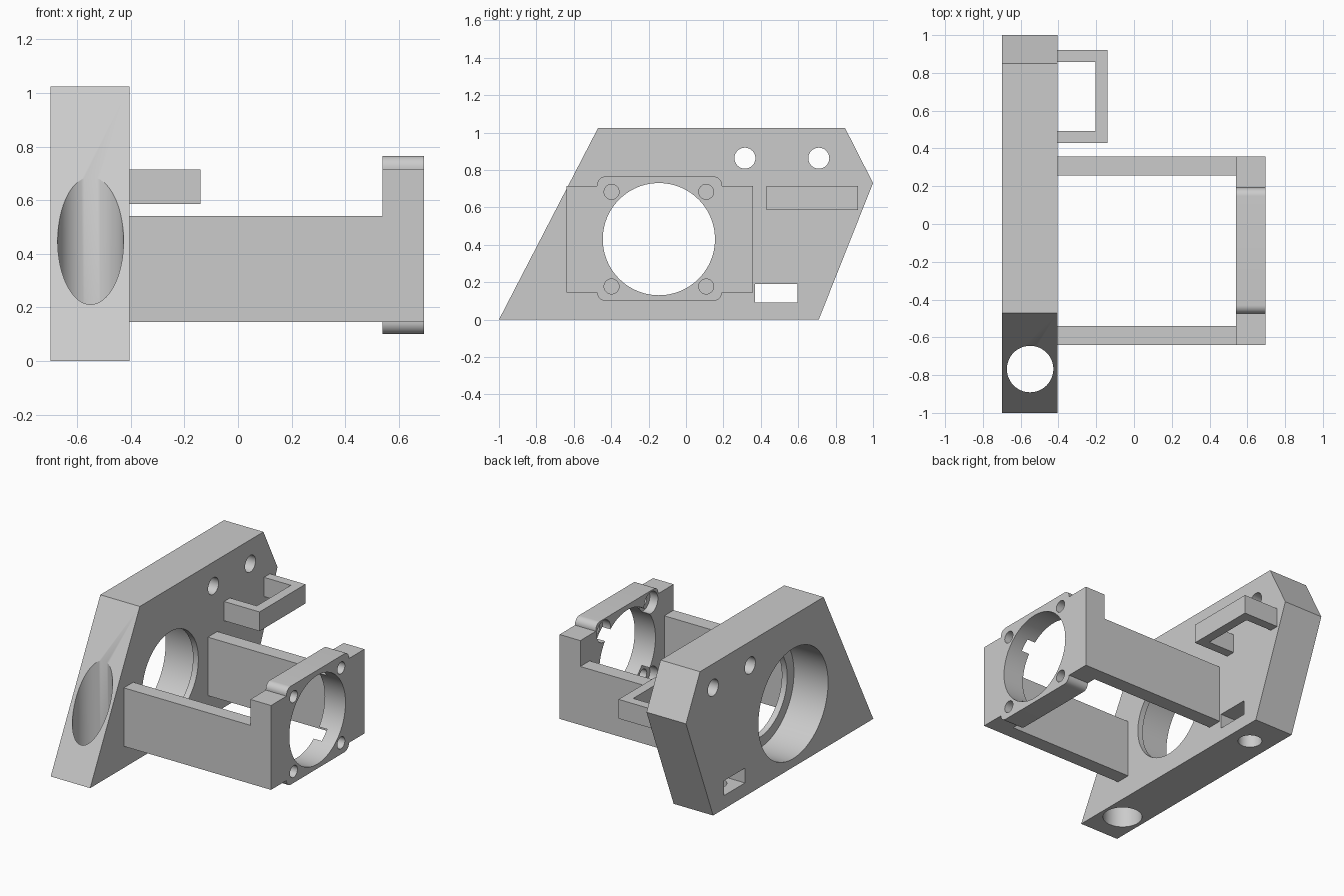
import bpy
import math

old = bpy.data.objects.get("Cube")
if old:
    bpy.data.objects.remove(old, do_unlink=True)

grey = bpy.data.materials.new("light_grey")
grey.use_nodes = True
COLOUR = (0.6, 0.6, 0.6, 1.0)
grey.diffuse_color = COLOUR
grey.node_tree.nodes["Principled BSDF"].inputs["Base Color"].default_value = COLOUR


def prism(name, profile, low, high, axis="x"):
    """Extrude a profile: (y, z) along x, or (x, y) along z."""
    place = (lambda a, b, h: (h, a, b)) if axis == "x" else (lambda a, b, h: (a, b, h))
    n = len(profile)
    verts = [place(a, b, h) for h in (low, high) for a, b in profile]
    faces = [tuple(reversed(range(n))), tuple(range(n, 2 * n))]
    faces += [(i, (i + 1) % n, (i + 1) % n + n, i + n) for i in range(n)]
    mesh = bpy.data.meshes.new(name)
    mesh.from_pydata(verts, [], faces)
    mesh.materials.append(grey)
    obj = bpy.data.objects.new(name, mesh)
    bpy.context.collection.objects.link(obj)
    return obj


def rect(a0, a1, b0, b1):
    return [(a0, b0), (a1, b0), (a1, b1), (a0, b1)]


def arc(ca, cb, r, start, end, steps):
    angles = [math.radians(start + (end - start) * i / steps) for i in range(steps + 1)]
    return [(ca + r * math.cos(t), cb + r * math.sin(t)) for t in angles]


def circle(ca, cb, r, steps=64):
    return arc(ca, cb, r, 0, 360, steps)[:-1]


def cut(obj, profile, low, high, axis="x"):
    cutter = prism("cutter", profile, low, high, axis)
    cutter.hide_render = True
    mod = obj.modifiers.new("cut", "BOOLEAN")
    mod.operation = "DIFFERENCE"
    mod.solver = "EXACT"
    mod.object = cutter
    select(obj)
    bpy.ops.object.modifier_apply(modifier=mod.name)
    bpy.data.objects.remove(cutter, do_unlink=True)


def select(obj):
    bpy.ops.object.select_all(action="DESELECT")
    obj.select_set(True)
    bpy.context.view_layer.objects.active = obj


def smooth(obj):
    select(obj)
    bpy.ops.object.shade_smooth_by_angle(angle=math.radians(30))


LEFT, FACE = -0.70, -0.405          # base plate thickness
END_IN, END_OUT = 0.54, 0.695       # end plate thickness
CY, CZ = -0.145, 0.43               # bore axis
BOLT = 0.253                        # bolt offset from the axis

# Slanted base plate
base = prism("base_plate", [(-1, 0), (0.71, 0), (1, 0.73), (0.85, 1.025), (-0.47, 1.025)], LEFT, FACE)
cut(base, circle(CY, CZ, 0.372, 96), LEFT - 0.1, FACE - 0.04)   # bearing seat
cut(base, circle(CY, CZ, 0.30, 96), LEFT - 0.1, FACE + 0.1)     # lip opening
for y in (0.315, 0.71):
    cut(base, circle(y, 0.863, 0.056, 48), LEFT - 0.1, FACE + 0.1)
cut(base, rect(0.37, 0.595, 0.09, 0.19), LEFT - 0.1, FACE + 0.1)    # nut slot
cut(base, circle(-0.55, -0.768, 0.123), -0.1, 1.0, "z")             # rod hole
cut(base, circle(-0.55, 0.48, 0.075, 48), -0.1, 0.14, "z")          # bolt hole
smooth(base)

# End plate with a raised, round-cornered middle
y0, y1, z0, z1 = -0.475, 0.192, 0.10, 0.765
R = 0.045
outline = [(-0.64, 0.145), (y0, 0.145)]
outline += arc(y0 + R, z0 + R, R, 180, 270, 10)[1:]
outline += arc(y1 - R, z0 + R, R, 270, 360, 10)
outline += [(0.357, 0.145), (0.357, 0.715), (y1, 0.715)]
outline += arc(y1 - R, z1 - R, R, 0, 90, 10)
outline += arc(y0 + R, z1 - R, R, 90, 180, 10)
outline += [(y0, 0.715), (-0.64, 0.715)]
# drop coincident neighbours
outline = [p for i, p in enumerate(outline) if math.dist(p, outline[i - 1]) > 0.001]
end = prism("end_plate", outline, END_IN, END_OUT)
cut(end, circle(CY, CZ, 0.30, 96), END_IN - 0.1, END_OUT + 0.1)
for sy in (-1, 1):
    for sz in (-1, 1):
        y, z = CY + sy * BOLT, CZ + sz * BOLT
        cut(end, circle(y, z, 0.04, 32), END_IN - 0.1, END_OUT + 0.1)
        cut(end, circle(y, z, 0.073, 48), END_IN - 0.1, END_IN + 0.06)   # bolt head recess
smooth(end)

# Arms joining the plates
for name, ya, yb in (("front_arm", -0.64, -0.54), ("back_arm", 0.257, 0.357)):
    prism(name, rect(ya, yb, 0.145, 0.54), FACE, END_IN)

# Cable loop on the inner face of the base plate
prism("cable_loop", [(FACE, 0.43), (-0.14, 0.43), (-0.14, 0.92), (FACE, 0.92),
                     (FACE, 0.857), (-0.205, 0.857), (-0.205, 0.493), (FACE, 0.493)],
      0.585, 0.715, "z")
